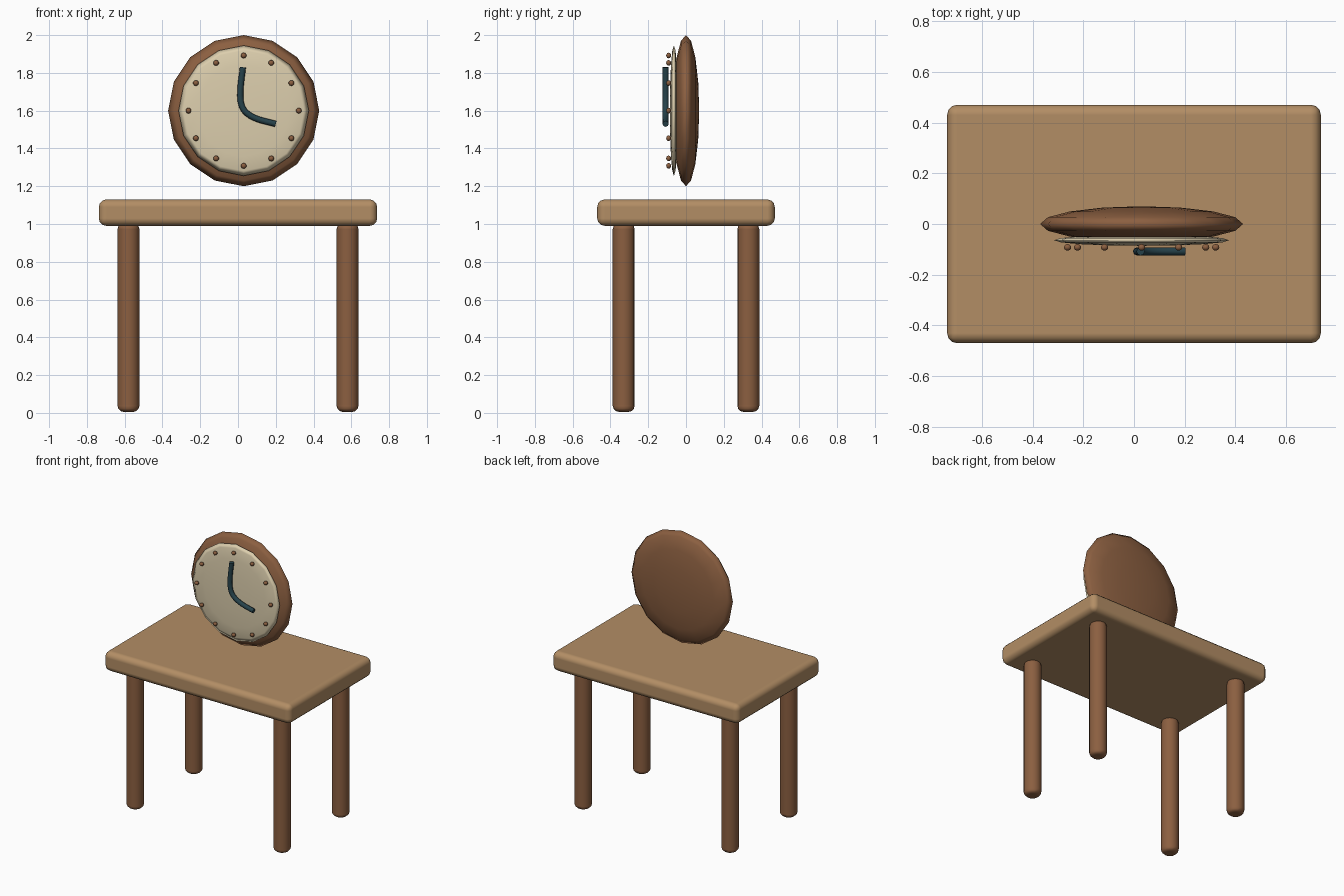
import bpy, bmesh, math
from mathutils import Matrix, Vector

if "Cube" in bpy.data.objects:
    bpy.data.objects.remove(bpy.data.objects["Cube"])


def material(name, rgb):
    m = bpy.data.materials.new(name)
    m.diffuse_color = (*rgb, 1)
    m.use_nodes = True
    m.node_tree.nodes["Principled BSDF"].inputs["Base Color"].default_value = m.diffuse_color
    return m


OAK = material("light oak", (0.45, 0.27, 0.13))
WALNUT = material("walnut brown", (0.26, 0.115, 0.052))
CREAM = material("cream", (0.72, 0.62, 0.42))
TEAL = material("dark teal", (0.02, 0.055, 0.07))
CX, CZ = 0.03, 1.6  # clock centre


def finish(bm, name, mat, bevel=0, segments=3):
    me = bpy.data.meshes.new(name)
    bm.to_mesh(me)
    bm.free()
    ob = bpy.data.objects.new(name, me)
    bpy.context.collection.objects.link(ob)
    me.materials.append(mat)
    for p in me.polygons:
        p.use_smooth = True
    if bevel:
        mod = ob.modifiers.new("rounded edges", 'BEVEL')
        mod.width, mod.segments = bevel, segments
        mod.limit_method, mod.angle_limit = 'ANGLE', math.radians(40)
        mod.harden_normals = True
    return ob


def ellipsoid(name, mat, centre, radii, seg, rings):
    bm = bmesh.new()
    bmesh.ops.create_uvsphere(bm, u_segments=seg, v_segments=rings, radius=1)
    # pole along y, so the rim is a regular polygon from the front
    bm.transform(Matrix.Translation(centre) @ Matrix.Diagonal((*radii, 1))
                 @ Matrix.Rotation(math.pi / 2, 4, 'X'))
    return finish(bm, name, mat)


# Table top
bm = bmesh.new()
bmesh.ops.create_cube(bm, size=1)
bm.transform(Matrix.Translation((0, 0, 1.06)) @ Matrix.Diagonal((1.474, 0.94, 0.14, 1)))
finish(bm, "table_top", OAK, 0.04)

# Four round legs
for sx in (-1, 1):
    for sy in (-1, 1):
        bm = bmesh.new()
        bmesh.ops.create_cone(bm, cap_ends=True, segments=16, radius1=0.058,
                              radius2=0.058, depth=1.0)
        bm.transform(Matrix.Translation((sx * 0.58, sy * 0.33, 0.505)))
        finish(bm, f"{'front' if sy < 0 else 'back'}_{'left' if sx < 0 else 'right'}_leg",
               WALNUT, 0.033)

# Clock body, dial backing and dial
ellipsoid("clock_body", WALNUT, (CX, 0, CZ), (0.4, 0.07, 0.4), 16, 8)
ellipsoid("clock_dial", CREAM, (CX, -0.064, CZ), (0.345, 0.022, 0.345), 16, 8)

# Twelve hour dots
for i in range(12):
    a = i * math.pi / 6
    ellipsoid(f"hour_dot_{i + 1}", WALNUT,
              (CX + 0.292 * math.sin(a), -0.092, CZ + 0.292 * math.cos(a)),
              (0.015, 0.013, 0.015), 10, 6)

# Clock hands: one bent rod
curve = bpy.data.curves.new("clock_hands", 'CURVE')
curve.dimensions = '3D'
curve.bevel_depth = 0.016
curve.bevel_resolution = 2
curve.use_fill_caps = True
curve.resolution_u = 8
sp = curve.splines.new('BEZIER')
sp.bezier_points.add(2)
path = [((0.026, 1.83), (0.02, 1.77)), ((0.032, 1.602), (0.07, 1.555)), ((0.2, 1.53), (0.26, 1.515))]
for bp, (co, out) in zip(sp.bezier_points, path):
    c = Vector((co[0], -0.108, co[1]))
    h = Vector((out[0], -0.108, out[1]))
    bp.co, bp.handle_right, bp.handle_left = c, h, 2 * c - h
curve.materials.append(TEAL)
bpy.context.collection.objects.link(bpy.data.objects.new("clock_hands", curve))
